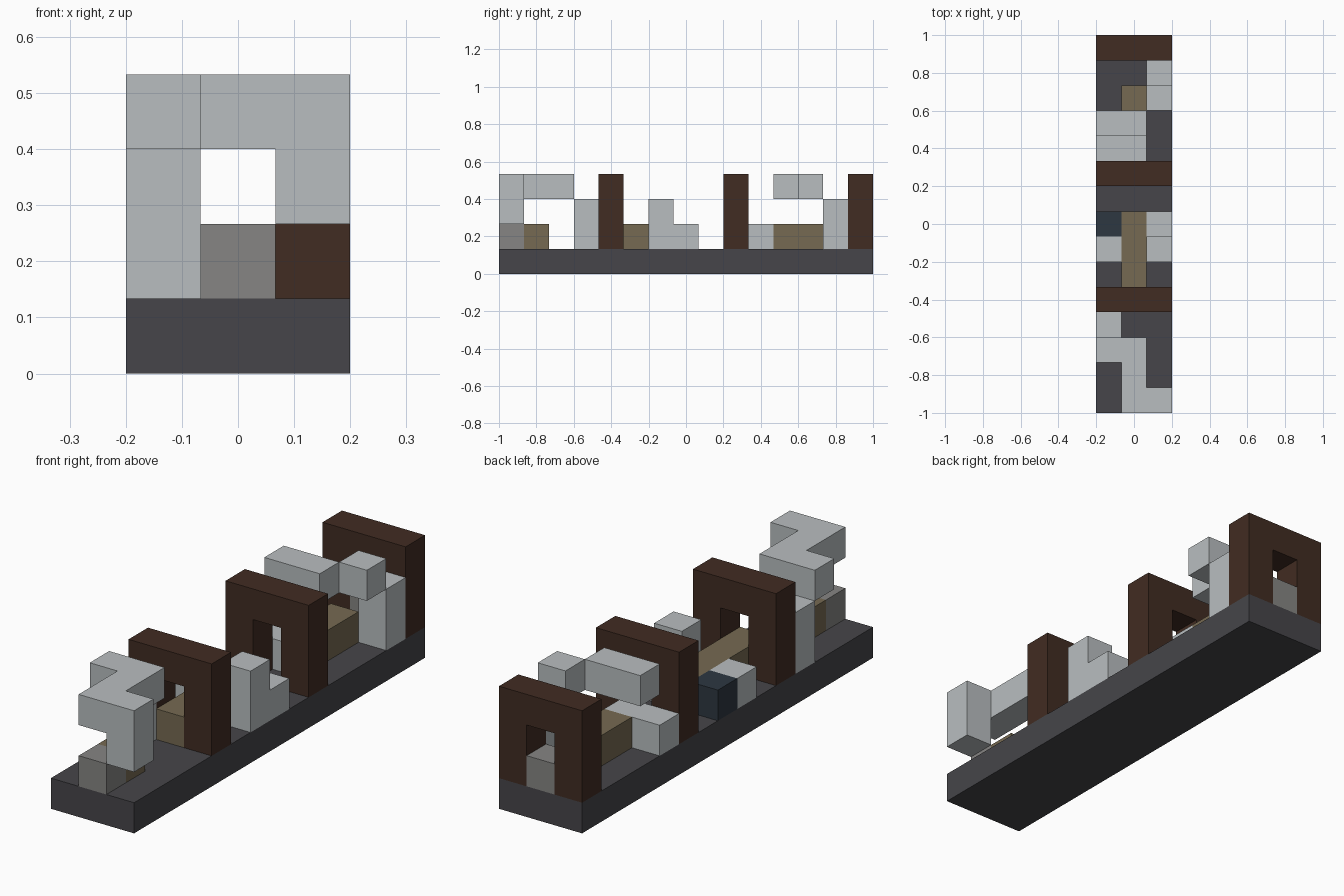
import bpy
import bmesh
from itertools import product
from mathutils import Vector

cube = bpy.data.objects.get("Cube")
if cube:
    bpy.data.objects.remove(cube, do_unlink=True)

UNIT = 2 / 15                      # edge of one block
ORIGIN = Vector((-1.5, -7.5, 0))   # grid corner, in blocks
AXES = [Vector(a) for a in ((1, 0, 0), (0, 1, 0), (0, 0, 1))]


def material(name, r, g, b):
    mat = bpy.data.materials.new(name)
    mat.use_nodes = True
    mat.diffuse_color = (r, g, b, 1)
    mat.node_tree.nodes["Principled BSDF"].inputs["Base Color"].default_value = (r, g, b, 1)
    return mat


charcoal = material("charcoal", 0.061, 0.06, 0.067)
pale = material("pale grey", 0.485, 0.515, 0.527)
brown = material("dark brown", 0.053, 0.025, 0.016)
tan = material("tan", 0.181, 0.144, 0.084)
grey = material("mid grey", 0.238, 0.235, 0.227)
navy = material("navy", 0.026, 0.038, 0.053)


def box(x, y, z, wide=1, deep=1, tall=1):
    """Set of grid cells filling a box that starts at cell x, y, z."""
    return set(product(range(x, x + wide), range(y, y + deep), range(z, z + tall)))


def part(name, mat, cells):
    """One object with only the outer skin of the cells, flat areas merged."""
    bm = bmesh.new()
    for cell in cells:
        centre = Vector(cell) + Vector((0.5, 0.5, 0.5)) + ORIGIN
        for i, side in product(range(3), (-1, 1)):
            n = AXES[i] * side
            if tuple(int(c) for c in Vector(cell) + n) in cells:
                continue
            u = AXES[(i + 1) % 3]
            v = n.cross(u)
            corners = [n + u + v, n - u + v, n - u - v, n + u - v]
            bm.faces.new([bm.verts.new((centre + c / 2) * UNIT) for c in corners])
    bmesh.ops.remove_doubles(bm, verts=bm.verts[:], dist=0.001)
    bmesh.ops.dissolve_limit(bm, angle_limit=0.01, verts=bm.verts[:], edges=bm.edges[:])
    mesh = bpy.data.meshes.new(name)
    bm.to_mesh(mesh)
    bm.free()
    mesh.materials.append(mat)
    bpy.context.collection.objects.link(bpy.data.objects.new(name, mesh))


# Long floor slab
part("base", charcoal, box(0, 0, 0, wide=3, deep=15))

# Three gateways across the floor
for label, y in (("front", 4), ("middle", 9), ("back", 14)):
    part(label + "_arch", brown, box(0, y, 1, wide=3, tall=3) - box(1, y, 1, tall=2))

# Path blocks along the centre line
part("front_path", tan, box(1, 1, 1))
part("middle_path", tan, box(1, 4, 1, deep=4))
part("back_path", tan, box(1, 11, 1, deep=2))
part("front_end_block", grey, box(1, 0, 1))
part("back_end_block", grey, box(1, 14, 1))

# Front winding canopy with its post
part("front_canopy", pale, box(2, 0, 2, tall=2) | box(1, 0, 3, deep=3) | box(0, 2, 3))
part("front_post", pale, box(0, 3, 1, tall=2))

# Steps and blocks beside the middle path
part("middle_step", pale, box(2, 6, 1, tall=2) | box(2, 7, 1))
part("middle_block", pale, box(0, 6, 1))
part("navy_block", navy, box(0, 7, 1))

# Back obstacles
part("back_low_wall", pale, box(0, 10, 1, wide=2))
part("back_beam", pale, box(0, 11, 3, wide=2))
part("back_floating_block", pale, box(2, 12, 3))
part("back_post", pale, box(2, 13, 1, tall=2))
